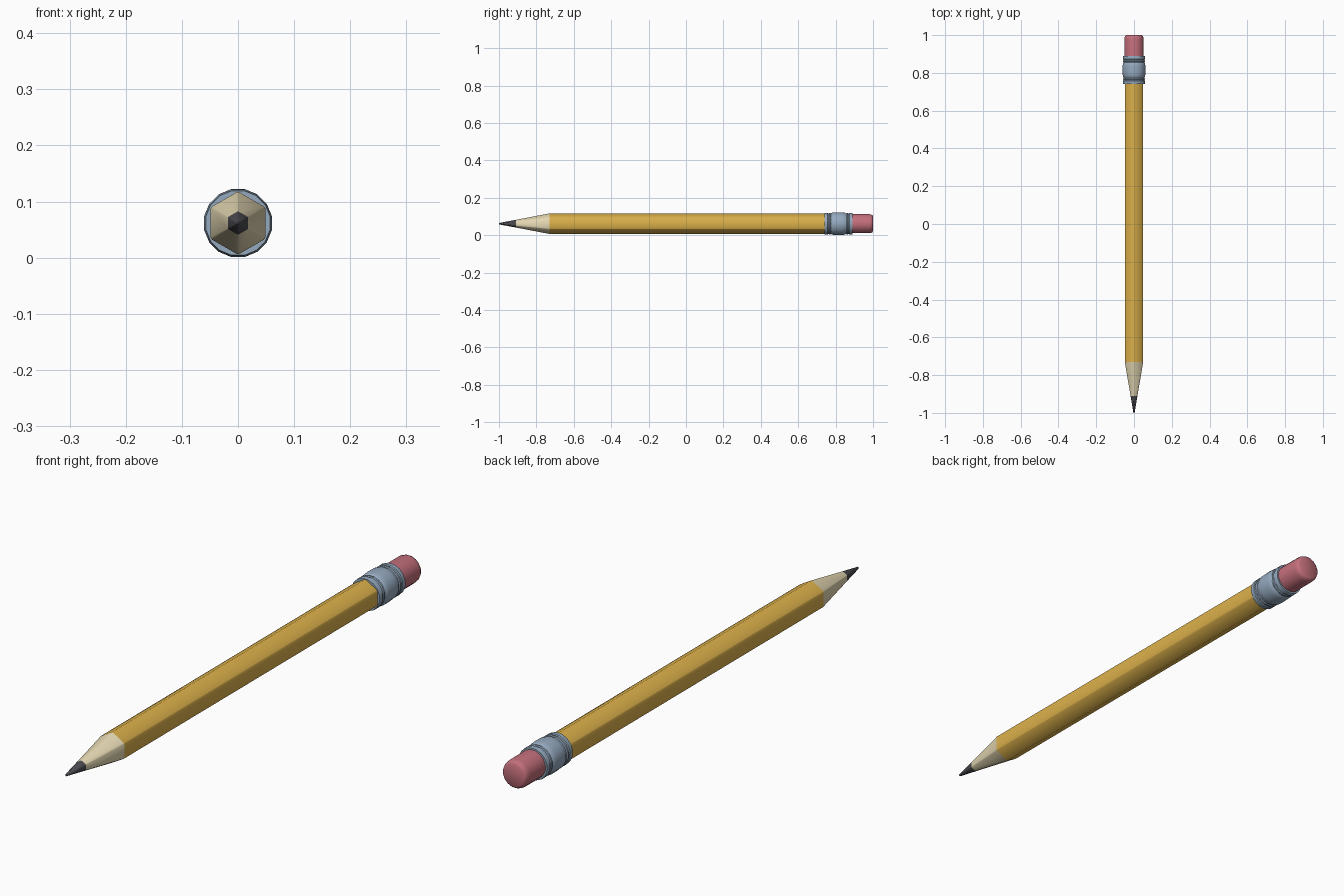
import bpy, bmesh
from math import sin, cos, radians, tau

if "Cube" in bpy.data.objects:
    bpy.data.objects.remove(bpy.data.objects["Cube"])

ZC = 0.0617  # height of the pencil axis


def loft(name, profile, angles, color, smooth=True):
    """Sweep (radius, y) profile rings along the y axis, with capped ends."""
    bm = bmesh.new()
    rings = [[bm.verts.new((r * sin(a), y, ZC + r * cos(a))) for a in angles]
             for r, y in profile]
    n = len(angles)
    for p, q in zip(rings, rings[1:]):
        for i in range(n):
            j = (i + 1) % n
            bm.faces.new((p[i], p[j], q[j], q[i]))
    bm.faces.new(rings[0])
    bm.faces.new(rings[-1])
    bmesh.ops.recalc_face_normals(bm, faces=bm.faces)
    me = bpy.data.meshes.new(name)
    bm.to_mesh(me)
    bm.free()
    ob = bpy.data.objects.new(name, me)
    bpy.context.collection.objects.link(ob)
    mat = bpy.data.materials.new(name + "_color")
    mat.diffuse_color = (*color, 1)
    mat.use_nodes = True
    mat.node_tree.nodes["Principled BSDF"].inputs["Base Color"].default_value = mat.diffuse_color
    me.materials.append(mat)
    if smooth:
        bpy.ops.object.select_all(action='DESELECT')
        ob.select_set(True)
        bpy.context.view_layer.objects.active = ob
        bpy.ops.object.shade_smooth_by_angle(angle=radians(35))
    return ob


# Cross-sections: hexagon with slightly eased corners, and a 16-sided round
hexagon = [radians(60 * k + d) for k in range(6) for d in (-2.5, 2.5)]
circle = [tau * (k + 0.5) / 16 for k in range(16)]

# Hexagonal shaft: graphite tip, sharpened wood, painted body
loft("graphite_tip", [(0.002, -1.0), (0.004, -0.998), (0.0205, -0.91)],
     hexagon, (0.07, 0.07, 0.08))
loft("sharpened_wood", [(0.0205, -0.91), (0.055, -0.73)],
     hexagon, (0.80, 0.70, 0.46))
loft("painted_body", [(0.055, -0.73), (0.055, 0.76)],
     hexagon, (0.72, 0.44, 0.07))

# Metal ferrule: plain end bands, two pairs of grooves, bulged middle
half = [(0.0585, 0.075), (0.0595, 0.071), (0.0595, 0.058), (0.0565, 0.055),
        (0.0565, 0.052), (0.0595, 0.049), (0.0595, 0.045), (0.0565, 0.042),
        (0.0565, 0.039), (0.0595, 0.035), (0.0612, 0.022), (0.0617, 0.008)]
ferrule = [(r, 0.815 - d) for r, d in half] + [(r, 0.815 + d) for r, d in reversed(half)]
loft("ferrule", ferrule, circle, (0.30, 0.40, 0.52))

# Eraser with a rounded end
loft("eraser", [(0.052, 0.87), (0.052, 0.978), (0.0505, 0.989),
                (0.047, 0.996), (0.041, 1.0)], circle, (0.55, 0.16, 0.20))
